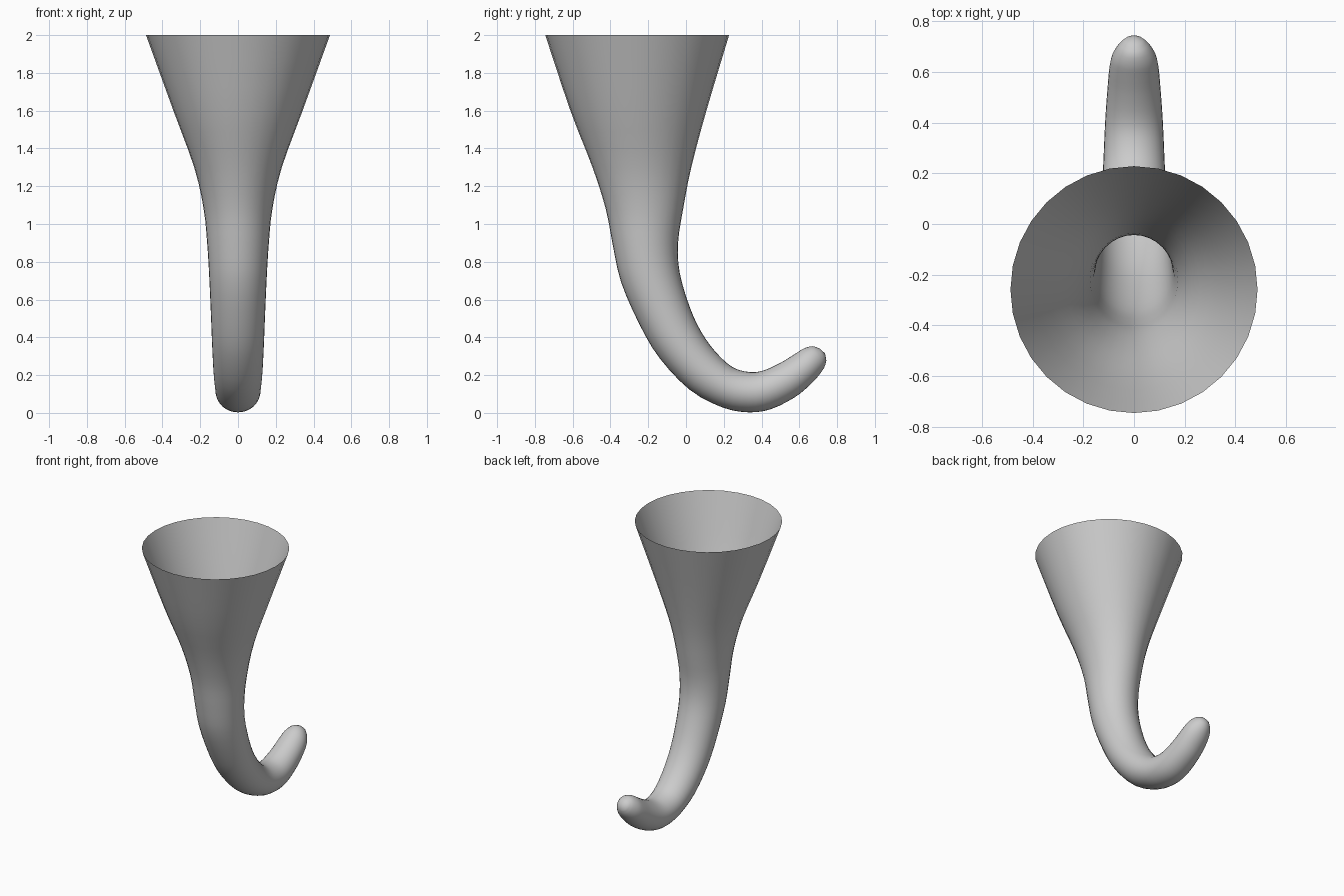
import bpy, bmesh, math
from mathutils import Vector

if "Cube" in bpy.data.objects:
    bpy.data.objects.remove(bpy.data.objects["Cube"])

SEGS = 32
STEPS = 3

# Cross-sections: outer edge (y, z), inner edge (y, z), half width in x
sections = [
    (-.745, 2.0, .228, 2.0, .487),
    (-.612, 1.6, .108, 1.6, .342),
    (-.495, 1.3, .028, 1.3, .232),
    (-.425, 1.08, -.015, 1.08, .182),
    (-.388, .89, -.042, .90, .163),
    (-.343, .69, -.033, .74, .152),
    (-.245, .466, .02, .56, .143),
    (-.14, .29, .08, .43, .137),
    (.02, .122, .155, .325, .130),
    (.19, .03, .245, .243, .122),
    (.33, .003, .338, .216, .117),
    (.45, .02, .415, .226, .112),
    (.575, .082, .505, .268, .104),
    (.655, .147, .575, .311, .097),
    (.703, .198, .622, .340, .086),
    (.733, .243, .668, .353, .062),
    (.743, .278, .707, .341, .036),
]
TIP = (0, .736, .315)


def catmull(a, b, c, d, t):
    return [.5 * (2*q + (r-p)*t + (2*p-5*q+4*r-s)*t*t + (3*q-p-3*r+s)*t**3)
            for p, q, r, s in zip(a, b, c, d)]


# Smoothly interpolated sections
first = [2*a - b for a, b in zip(sections[0], sections[1])]
last = [2*a - b for a, b in zip(sections[-1], sections[-2])]
pts = [first, *sections, last]
dense = [catmull(*pts[i:i+4], k / STEPS)
         for i in range(len(sections) - 1) for k in range(STEPS)]
dense.append(sections[-1])

# Curved horn: open at the wide mouth, rounded at the tip
bm = bmesh.new()
rings = []
for oy, oz, iy, iz, w in dense:
    outer, inner = Vector((0, oy, oz)), Vector((0, iy, iz))
    centre, half = (outer + inner) / 2, (outer - inner) / 2
    ring = []
    for k in range(SEGS):
        a = 2 * math.pi * k / SEGS
        ring.append(bm.verts.new(centre + half * math.cos(a) + Vector((w * math.sin(a), 0, 0))))
    rings.append(ring)
for r0, r1 in zip(rings, rings[1:]):
    for k in range(SEGS):
        n = (k + 1) % SEGS
        bm.faces.new((r0[k], r1[k], r1[n], r0[n]))
tip = bm.verts.new(TIP)
for k in range(SEGS):
    bm.faces.new((rings[-1][k], tip, rings[-1][(k + 1) % SEGS]))
bm.normal_update()
# Make the outside face outward: the front of the mouth should face -y
bm.faces.ensure_lookup_table()
if bm.faces[0].normal.y > 0:
    bmesh.ops.reverse_faces(bm, faces=bm.faces[:])
for f in bm.faces:
    f.smooth = True

mesh = bpy.data.meshes.new("curved_horn")
bm.to_mesh(mesh)
bm.free()
horn = bpy.data.objects.new("curved_horn", mesh)
bpy.context.collection.objects.link(horn)
